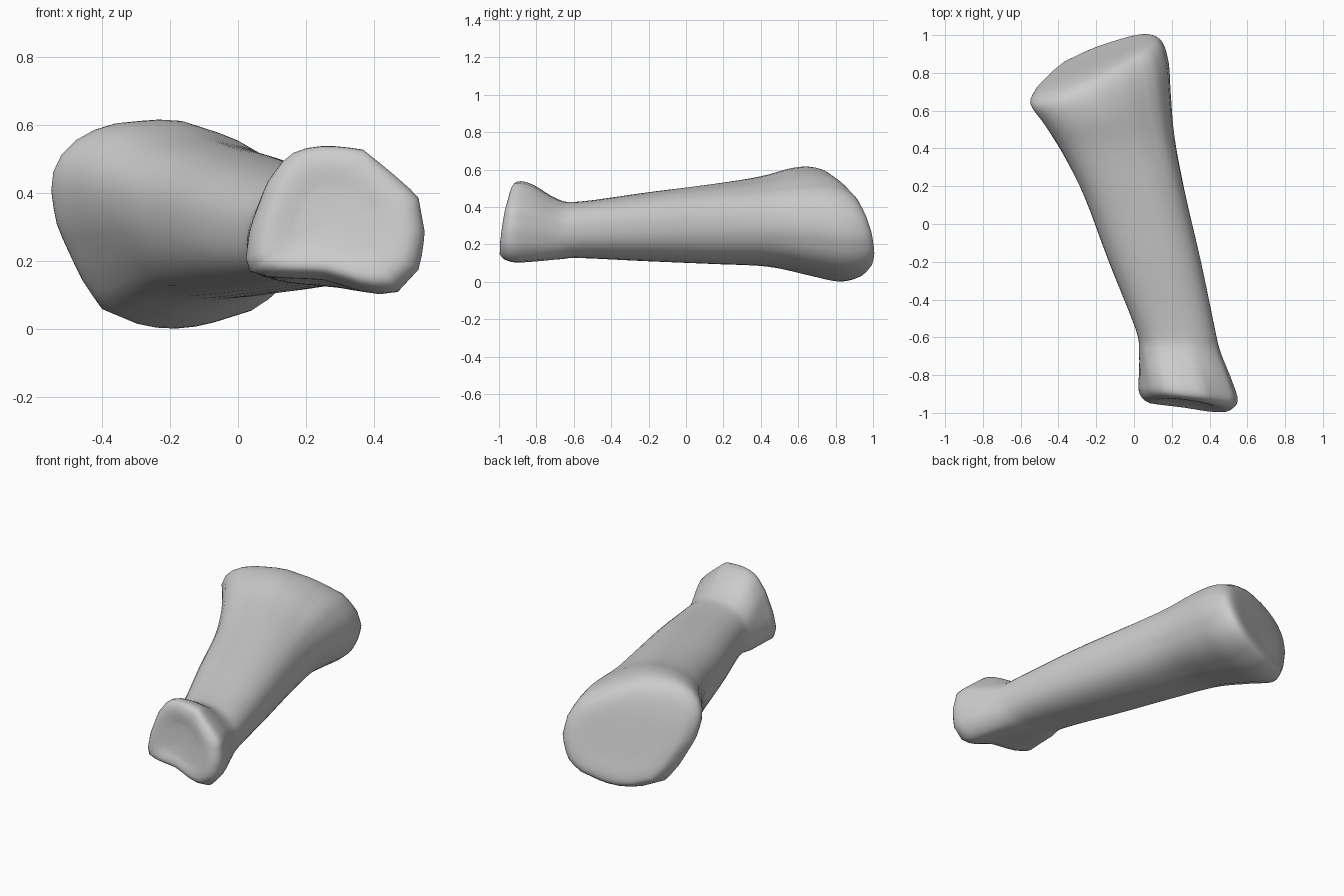
import bpy, bmesh, math

if "Cube" in bpy.data.objects:
    bpy.data.objects.remove(bpy.data.objects["Cube"])

N, STEPS = 40, 4

# Key cross-section outlines (x, z), seen from the front, anticlockwise
SMALL_END = [(.55, .28), (.53, .39), (.45, .46), (.37, .525), (.3, .535), (.22, .535),
             (.15, .51), (.09, .43), (.04, .3), (.025, .2), (.04, .17), (.1, .155),
             (.25, .15), (.32, .13), (.39, .107), (.465, .105), (.535, .18)]
BIG_END = [(.19, .25), (.18, .37), (.12, .48), (-.04, .57), (-.2, .62), (-.34, .61),
           (-.4, .6), (-.49, .55), (-.54, .49), (-.55, .4), (-.53, .3), (-.46, .15),
           (-.4, .06), (-.28, .01), (-.2, 0), (-.1, .01), (.06, .06), (.14, .13)]


def unit_outline(pts):
    """Resample an outline by angle inside a -1..1 box."""
    xs, zs = [p[0] for p in pts], [p[1] for p in pts]
    cx, cz = (min(xs) + max(xs)) / 2, (min(zs) + max(zs)) / 2
    hx, hz = (max(xs) - min(xs)) / 2, (max(zs) - min(zs)) / 2
    q = [((x - cx) / hx, (z - cz) / hz) for x, z in pts]
    out = []
    for i in range(N):
        t = 2 * math.pi * i / N
        c, s = math.cos(t), math.sin(t)
        best = 0
        for (ax, az), (bx, bz) in zip(q, q[1:] + q[:1]):
            dx, dz = bx - ax, bz - az
            det = c * dz - s * dx
            if abs(det) < 1e-9:
                continue
            r = (ax * dz - az * dx) / det
            k = (ax * s - az * c) / det
            if r > 0 and -1e-6 <= k <= 1 + 1e-6:
                best = max(best, r)
        out.append((best * c, best * s))
    return out


def oval(p):
    out = []
    for i in range(N):
        t = 2 * math.pi * i / N
        c, s = math.cos(t), math.sin(t)
        r = (abs(c) ** p + abs(s) ** p) ** (-1 / p)
        out.append((r * c, r * s))
    return out


A, S, B = unit_outline(SMALL_END), oval(2.4), unit_outline(BIG_END)

# Stations: y, xmin, xmax, zmin, zmax, scale, tilt by x, tilt by z, small-end mix, big-end mix
STATIONS = [
    (-.945, .025, .55, .105, .535, .45, -.04, .03, 1, 0),
    (-.955, .025, .55, .105, .535, .82, -.03, .03, 1, 0),
    (-.91, .025, .55, .105, .537, 1, -.025, .01, 1, 0),
    (-.82, .022, .52, .105, .52, 1, -.01, 0, .9, 0),
    (-.68, .02, .46, .115, .44, 1, 0, 0, .5, 0),
    (-.56, .008, .43, .125, .43, 1, 0, 0, .1, 0),
    (-.2, -.135, .355, .11, .48, 1, 0, 0, 0, .15),
    (.15, -.26, .27, .095, .525, 1, .02, 0, 0, .4),
    (.42, -.38, .215, .08, .565, 1, .04, -.02, 0, .8),
    (.62, -.48, .195, .03, .61, 1, .07, -.05, 0, 1),
    (.75, -.55, .185, 0, .618, 1, .09, -.07, 0, 1),
    (.84, -.55, .18, 0, .615, .92, .12, -.09, 0, 1),
    (.875, -.55, .18, 0, .61, .75, .14, -.09, 0, 1),
    (.88, -.55, .18, 0, .61, .4, .14, -.08, 0, 1)]


def spline(a, b, c, d, t):
    return tuple(.5 * (2 * q + (r - p) * t + (2 * p - 5 * q + 4 * r - s) * t * t
                       + (3 * q - p - 3 * r + s) * t ** 3) for p, q, r, s in zip(a, b, c, d))


def ring_points(st):
    y, x0, x1, z0, z1, k, tx, tz, wa, wb = st
    ws = 1 - wa - wb
    pts = []
    for a, s, b in zip(A, S, B):
        u = k * (wa * a[0] + ws * s[0] + wb * b[0])
        v = k * (wa * a[1] + ws * s[1] + wb * b[1])
        pts.append(((x0 + x1) / 2 + u * (x1 - x0) / 2, y + tx * u + tz * v,
                    (z0 + z1) / 2 + v * (z1 - z0) / 2))
    return pts


# Bone: loft through the smoothly interpolated stations
bm = bmesh.new()
rings = []
last = len(STATIONS) - 1
for i in range(last):
    four = [STATIONS[max(0, min(last, i + j))] for j in (-1, 0, 1, 2)]
    for j in range(STEPS):
        rings.append([bm.verts.new(p) for p in ring_points(spline(*four, j / STEPS))])
rings.append([bm.verts.new(p) for p in ring_points(STATIONS[-1])])
for lo, hi in zip(rings, rings[1:]):
    for i in range(N):
        j = (i + 1) % N
        bm.faces.new((lo[i], lo[j], hi[j], hi[i]))

# Joint faces: close both ends with a fan
for ring, st in ((rings[0], STATIONS[0]), (rings[-1], STATIONS[-1])):
    mid = bm.verts.new(((st[1] + st[2]) / 2, st[0], (st[3] + st[4]) / 2))
    for i in range(N):
        bm.faces.new((ring[i], ring[(i + 1) % N], mid))
bmesh.ops.recalc_face_normals(bm, faces=bm.faces)

mesh = bpy.data.meshes.new("finger_bone")
bm.to_mesh(mesh)
bm.free()
bone = bpy.data.objects.new("finger_bone", mesh)
bpy.context.collection.objects.link(bone)
for f in mesh.polygons:
    f.use_smooth = True
